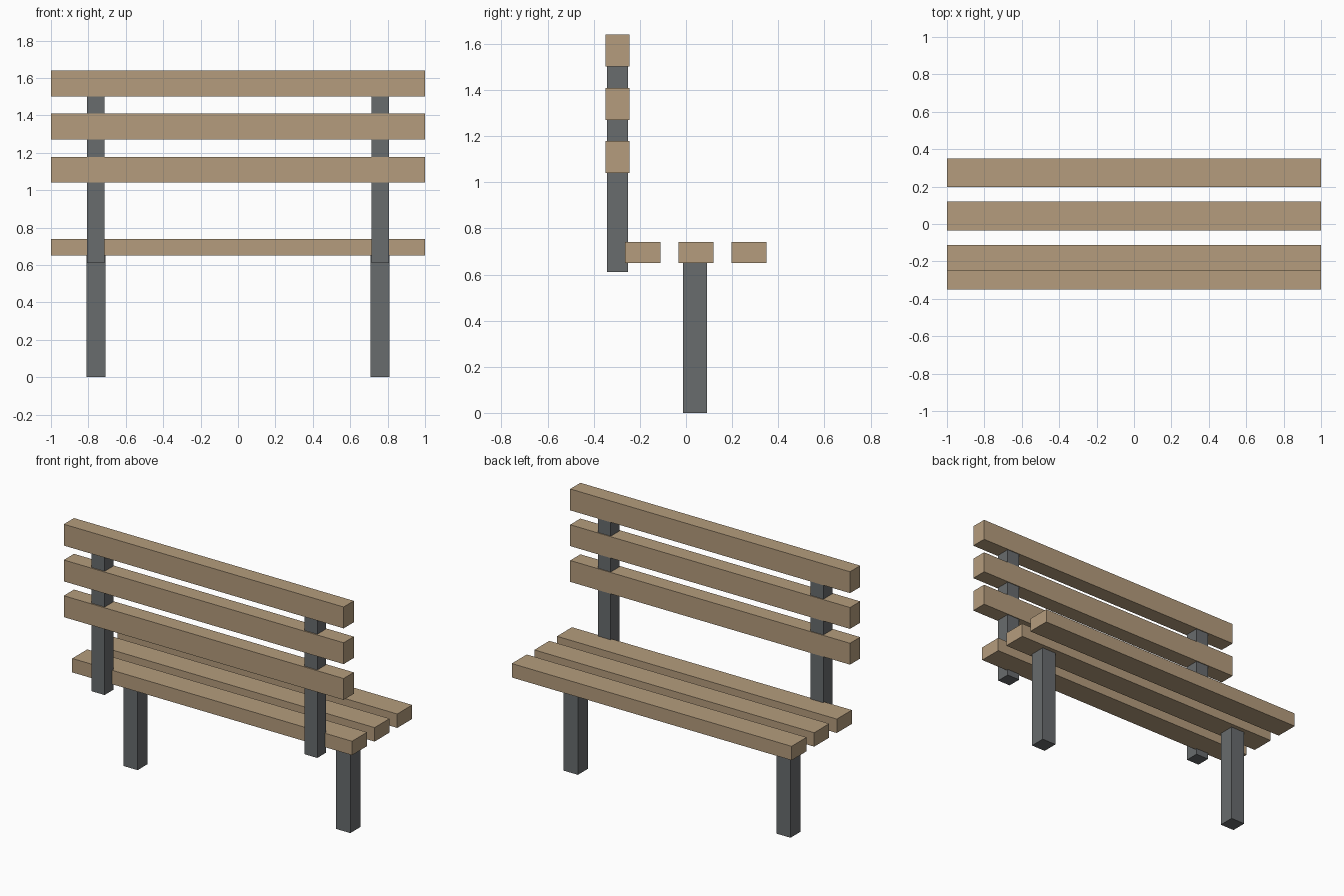
import bpy

if "Cube" in bpy.data.objects:
    bpy.data.objects.remove(bpy.data.objects["Cube"])


def material(name, rgb):
    mat = bpy.data.materials.new(name)
    mat.diffuse_color = (*rgb, 1)
    mat.use_nodes = True
    mat.node_tree.nodes["Principled BSDF"].inputs["Base Color"].default_value = mat.diffuse_color
    return mat


WOOD = material("wood", (0.46, 0.335, 0.205))
METAL = material("dark_metal", (0.14, 0.15, 0.155))


def box(name, x, y, z, mat):
    """Box from (min, max) ranges on each axis."""
    bpy.ops.mesh.primitive_cube_add(size=1, location=[sum(r) / 2 for r in (x, y, z)])
    ob = bpy.context.object
    ob.name = name
    ob.scale = [r[1] - r[0] for r in (x, y, z)]
    bpy.ops.object.transform_apply(location=False, rotation=False, scale=True)
    ob.data.materials.append(mat)


# seat slats
for i in range(3):
    y = -0.264 + 0.2305 * i
    box(f"seat_slat_{i + 1}", (-1, 1), (y, y + 0.153), (0.65, 0.74), WOOD)

# backrest slats
for i in range(3):
    z = 1.04 + 0.231 * i
    box(f"back_slat_{i + 1}", (-1, 1), (-0.35, -0.246), (z, z + 0.138), WOOD)

# legs and backrest posts on both sides
for side, s in (("left", -1), ("right", 1)):
    c = 0.76 * s
    box(f"{side}_leg", (c - 0.051, c + 0.051), (-0.012, 0.091), (0, 0.66), METAL)
    box(f"{side}_back_post", (c - 0.046, c + 0.046), (-0.342, -0.251), (0.61, 1.52), METAL)
